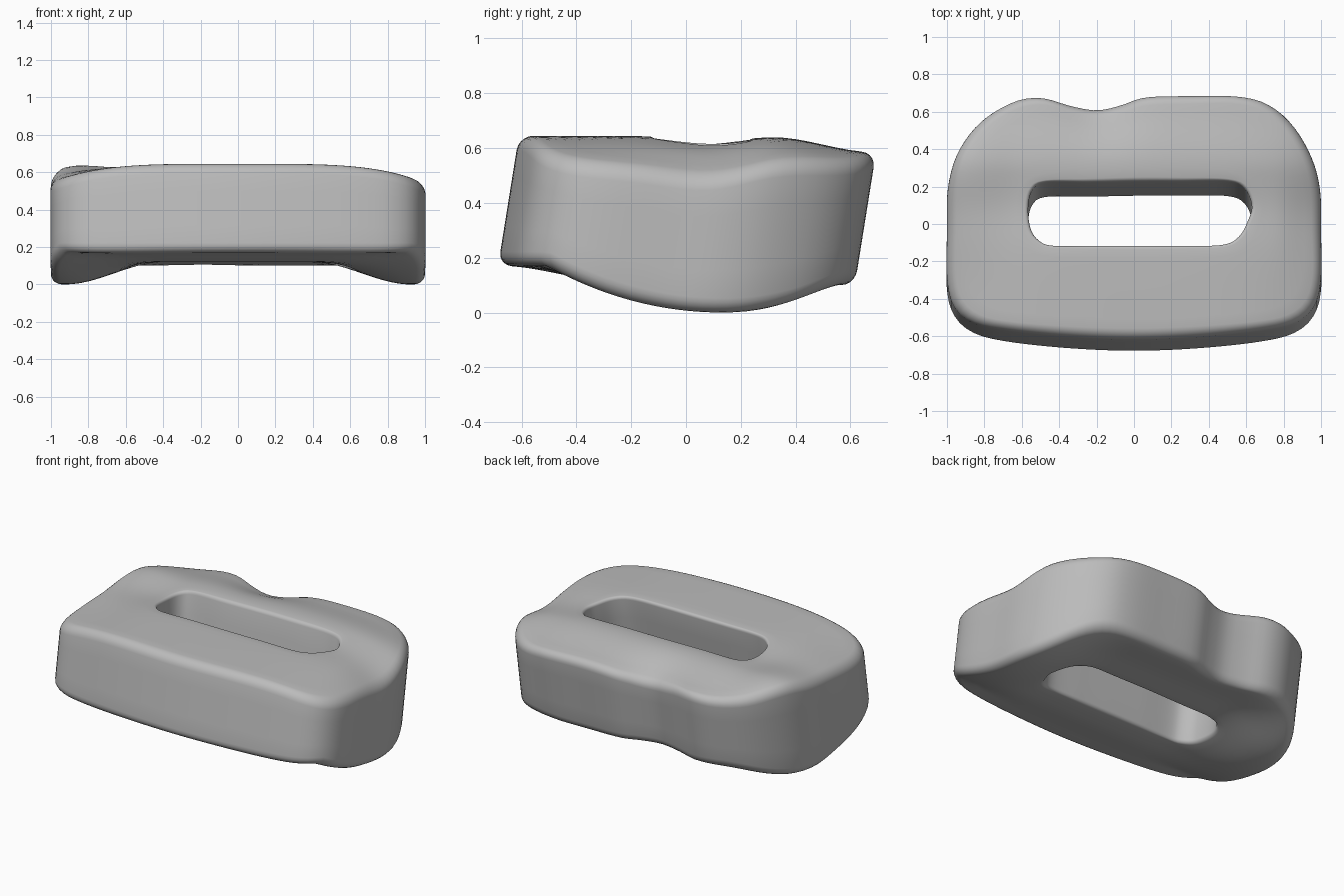
import bpy, bmesh, math
from mathutils import Vector

cube = bpy.data.objects.get("Cube")
if cube:
    bpy.data.objects.remove(cube, do_unlink=True)

STATIONS = 128
LEAN, REF = 0.16, 0.6


def smooth(v, a, b):
    t = min(max((v - a) / (b - a), 0), 1)
    return t * t * (3 - 2 * t)


def spline_loop(points, n):
    """Closed smooth curve through the points, evenly resampled."""
    p = [Vector(q) for q in points]
    k, dense = len(p), []
    for i in range(k):
        a, b, c, d = (p[(i + j) % k] for j in (-1, 0, 1, 2))
        for s in range(24):
            t = s / 24
            dense.append(0.5 * (2 * b + (c - a) * t + (2 * a - 5 * b + 4 * c - d) * t * t
                                + (3 * b - a - 3 * c + d) * t ** 3))
    dense.append(dense[0])
    run = [0]
    for a, b in zip(dense, dense[1:]):
        run.append(run[-1] + (b - a).length)
    out, j = [], 0
    for i in range(n):
        want = run[-1] * i / n
        while run[j + 1] < want:
            j += 1
        out.append(dense[j].lerp(dense[j + 1], (want - run[j]) / (run[j + 1] - run[j])))
    return out


def top_z(x, y):
    # Crowned face: raised right side, sunken left side, dip at the back notch
    swell = 0.06 * smooth(-x, 0.6, 0.95) * math.exp(-(y - 0.27) ** 2 / 0.13)
    notch = 0.05 * math.exp(-((x + 0.18) ** 2 + (y - 0.65) ** 2) / 0.04)
    sunk = 0.03 * smooth(x, 0.75, 1) * math.exp(-(y - 0.05) ** 2 / 0.08)
    saddle = 0.018 * math.exp(-(y - 0.1) ** 2 / 0.03)
    return 0.645 - 0.1 * x ** 4 - 0.06 * smooth(y, 0.28, 0.7) - saddle + swell - notch - sunk


def bottom_z(x, y):
    # Sides sag into feet, the middle stays arched
    s = smooth(abs(x), 0.4, 0.92)
    middle = 0.12 + 0.05 * smooth(-y, 0.3, 0.68) - 0.02 * smooth(y, 0.3, 0.6)
    foot = min((0.38 if y < 0.15 else 0.6) * (y - 0.15) ** 2, 0.17)
    return middle * (1 - s) + foot * s


def section(length, fo, fi):
    """Half section from slot wall to outer wall: (distance from rim, drop below surface)."""
    steps = [math.pi / 2 * i / 5 for i in range(6)]
    inner = [(length - fi * (1 - math.sin(a)), fi * (1 - math.cos(a))) for a in steps[::-1]]
    flat = [(fo + (length - fo - fi) * t / 8, 0) for t in range(7, 0, -1)]
    outer = [(fo - fo * math.sin(a), fo * (1 - math.cos(a))) for a in steps]
    return inner + flat + outer


def wall(a, b):
    """Rings between the two faces."""
    return [bm.verts.new(a.co.lerp(b.co, t / 4)) for t in (1, 2, 3)]


# Outline and slot, both starting at the front centre
rim = spline_loop([(0, -.617), (.35, -.603), (.68, -.567), (.86, -.52), (.96, -.43), (1, -.28), (1, -.02),
                   (.995, .2), (.95, .37), (.85, .54), (.72, .65), (.56, .692), (.3, .694), (.06, .688),
                   (-.07, .65), (-.2, .625), (-.34, .645), (-.5, .685), (-.65, .662), (-.82, .555),
                   (-.94, .39), (-.995, .2), (-1, -.02), (-1, -.28), (-.96, -.43), (-.86, -.52),
                   (-.68, -.567), (-.35, -.603)], STATIONS)
slot = spline_loop([(.02, -.12), (.25, -.12), (.47, -.115), (.56, -.07), (.61, .02), (.63, .1), (.59, .19),
                    (.5, .225), (.25, .225), (.02, .225), (-.25, .22), (-.47, .22), (-.54, .185), (-.565, .1),
                    (-.555, -.02), (-.51, -.09), (-.43, -.12), (-.2, -.12)], STATIONS)

# Sweep the rounded section round the ring
bm = bmesh.new()
loops = []
for o, i in zip(rim, slot):
    span = (i - o).length
    across = (i - o) / span
    top, under = [], []
    for d, drop in section(span, 0.052, 0.02):
        p = o + across * d
        z = top_z(*p) - drop
        top.append(bm.verts.new((p.x, p.y + LEAN * (z - REF), z)))
        z = bottom_z(p.x, p.y + LEAN * (0.1 - REF)) + drop
        under.append(bm.verts.new((p.x, p.y + LEAN * (z - REF), z)))
    loops.append(top + wall(top[-1], under[-1]) + under[::-1] + wall(under[0], top[0]))

n = len(loops[0])
for a, b in zip(loops, loops[1:] + loops[:1]):
    for j in range(n):
        k = (j + 1) % n
        bm.faces.new((a[j], a[k], b[k], b[j]))
bmesh.ops.recalc_face_normals(bm, faces=bm.faces)

# Rest the body on the ground
low = min(v.co.z for v in bm.verts)
bmesh.ops.translate(bm, verts=bm.verts, vec=(0, 0, -low))

mesh = bpy.data.meshes.new("slotted_body")
bm.to_mesh(mesh)
bm.free()
body = bpy.data.objects.new("slotted_body", mesh)
bpy.context.collection.objects.link(body)

grey = bpy.data.materials.new("plain_grey")
grey.use_nodes = True
colour = (0.5, 0.5, 0.5, 1)
grey.diffuse_color = colour
grey.node_tree.nodes["Principled BSDF"].inputs["Base Color"].default_value = colour
mesh.materials.append(grey)

bpy.context.view_layer.objects.active = body
body.select_set(True)
bpy.ops.object.shade_smooth_by_angle(angle=math.radians(40))
